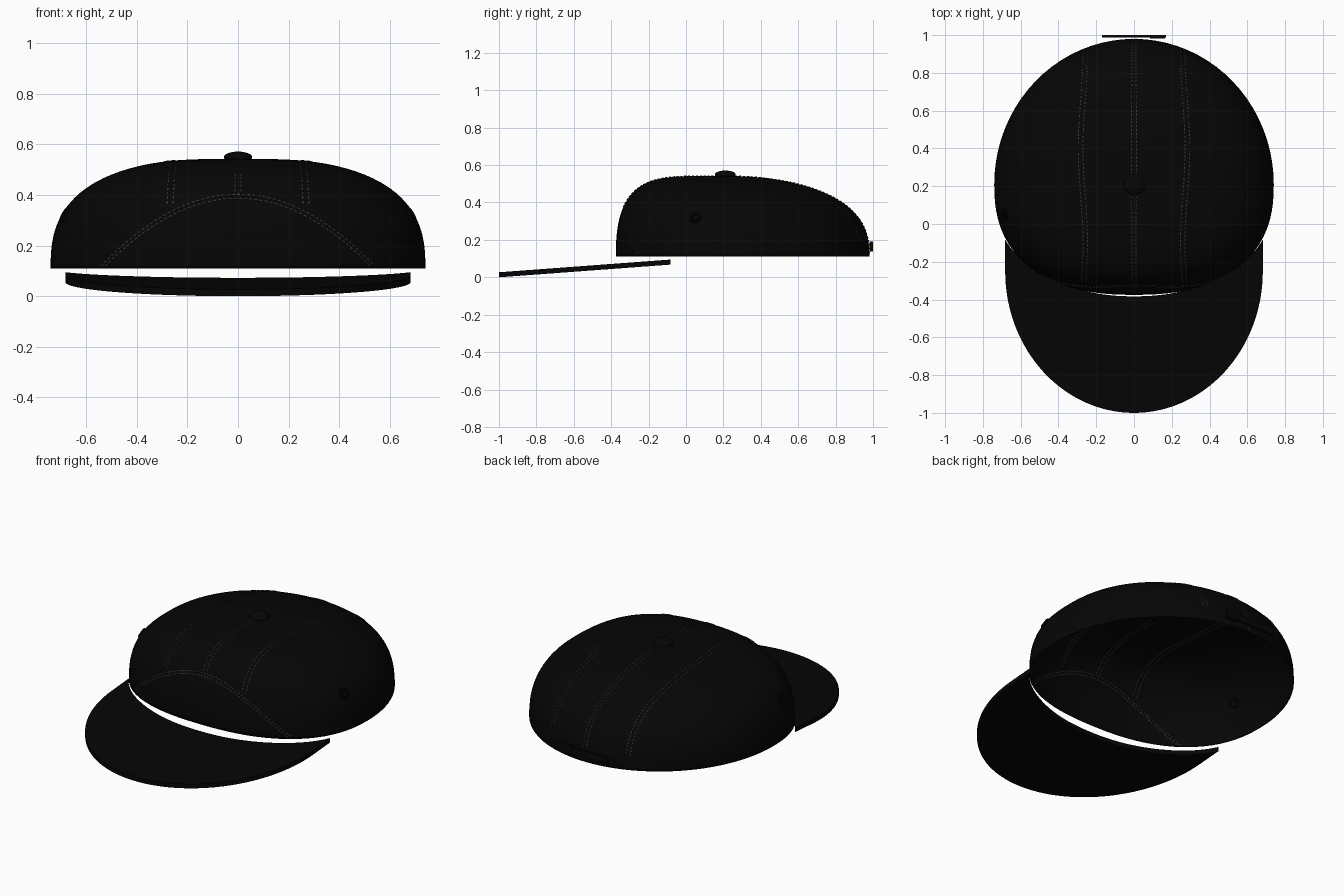
import bpy, bmesh, math
from mathutils import Vector, Matrix

if "Cube" in bpy.data.objects:
    bpy.data.objects.remove(bpy.data.objects["Cube"])

HALF_W, FRONT, BACK, MID_Y = 0.74, 0.585, 0.77, 0.21
BASE, RISE = 0.11, 0.432


def material(name, value):
    mat = bpy.data.materials.new(name)
    mat.use_nodes = True
    color = (value, value, value, 1)
    mat.diffuse_color = color
    mat.node_tree.nodes["Principled BSDF"].inputs["Base Color"].default_value = color
    return mat


fabric = material("black fabric", 0.0017)
thread = material("grey thread", 0.04)


def make(name, bm, mat, smooth=True):
    bmesh.ops.recalc_face_normals(bm, faces=bm.faces)
    mesh = bpy.data.meshes.new(name)
    bm.to_mesh(mesh)
    bm.free()
    mesh.materials.append(mat)
    obj = bpy.data.objects.new(name, mesh)
    bpy.context.collection.objects.link(obj)
    if smooth:
        bpy.ops.object.select_all(action="DESELECT")
        obj.select_set(True)
        bpy.context.view_layer.objects.active = obj
        bpy.ops.object.shade_smooth_by_angle(angle=math.radians(40))
    return obj


# Crown surface: egg-shaped plan, steep in front and rounded behind
def plan(dy):
    return (FRONT, 2.4) if dy < 0 else (BACK, 2.0)


def height(x, y):
    dy = y - MID_Y
    depth, n = plan(dy)
    s = (abs(x / HALF_W) ** n + abs(dy / depth) ** n) ** (1 / n)
    if s < 1e-6:
        return BASE + RISE
    lean = (dy / depth / s) ** 2
    p = 2.8 + (1.9 if dy < 0 else -0.7) * lean
    return BASE + RISE * max(0, 1 - s ** p) ** (1 / 2.6)


def edge_y(x, side):
    depth, n = plan(side)
    return MID_Y + side * depth * (1 - abs(x / HALF_W) ** n) ** (1 / n)


def surface(x, y):
    return Vector((x, y, height(x, y)))


def normal(x, y):
    e = 0.002
    return Vector((height(x - e, y) - height(x + e, y),
                   height(x, y - e) - height(x, y + e), 2 * e)).normalized()


# Search from the top outwards for the place where the crown has height z
def solve(inner, outer, z, point):
    for _ in range(40):
        mid = (inner + outer) / 2
        if height(*point(mid)) > z:
            inner = mid
        else:
            outer = mid
    return point(inner)


# Crown
bm = bmesh.new()
SEGS, RINGS = 80, 32
rings = []
for i in range(RINGS):
    s = 1 - (i / RINGS) ** 2.5 if i == 0 else 1 - (i / RINGS) ** 2.7
    ring = []
    for j in range(SEGS):
        a = math.tau * j / SEGS
        c, sn = math.cos(a), math.sin(a)
        depth, n = plan(sn)
        k = s / (abs(c) ** n + abs(sn) ** n) ** (1 / n)
        x, y = HALF_W * c * k, MID_Y + depth * sn * k
        ring.append(bm.verts.new((x, y, BASE if i == 0 else height(x, y))))
    rings.append(ring)
top = bm.verts.new((0, MID_Y, BASE + RISE))
for j in range(SEGS):
    k = (j + 1) % SEGS
    for low, high in zip(rings, rings[1:]):
        bm.faces.new((low[j], low[k], high[k], high[j]))
    bm.faces.new((rings[-1][j], rings[-1][k], top))
crown = make("crown", bm, fabric)
shell = crown.modifiers.new("shell", "SOLIDIFY")
shell.thickness = 0.004

# Brim: tilted flat crescent tucked below the crown at its sides
bm = bmesh.new()
rows = []
STEPS = 64
for i in range(STEPS + 1):
    a = math.pi * (i / STEPS - 0.5)
    t = math.sin(a)
    inner = edge_y(0.682 * t, -1) - 0.008 + 0.07 * t * t * (1 - t * t)
    outer = -0.25 - 0.75 * math.cos(a)
    row = []
    for f in (0, 0.33, 0.67, 1):
        y = inner + (outer - inner) * f
        row.append(bm.verts.new((0.682 * t, y, 0.074 * (y + 1))))
    rows.append(row)
for a, b in zip(rows, rows[1:]):
    for k in range(3):
        bm.faces.new((a[k], a[k + 1], b[k + 1], b[k]))
grown = bmesh.ops.extrude_face_region(bm, geom=bm.faces[:])["geom"]
bmesh.ops.translate(bm, vec=(0, 0, 0.027),
                    verts=[g for g in grown if isinstance(g, bmesh.types.BMVert)])
make("brim", bm, fabric)


# Stitches: small dashes laid along a path, reaching through the shell
def stitch(name, points):
    bm = bmesh.new()
    gap = 0.0
    for a, b in zip(points, points[1:]):
        gap += (b - a).length
        if gap < 0.02 or a.z < BASE + 0.012:
            continue
        gap = 0.0
        along = (b - a).normalized()
        up = normal(a.x, a.y)
        side = up.cross(along).normalized()
        up = along.cross(side)
        frame = Matrix((along, side, up)).transposed().to_4x4()
        frame.translation = a - up * 0.002
        bmesh.ops.create_cube(bm, size=1, matrix=frame @ Matrix.Diagonal((0.012, 0.005, 0.01, 1)))
    make(name, bm, thread, smooth=False)


# Seams sway slightly sideways on their way back
def seam(name, x, start_z):
    front, back = edge_y(x, -1), edge_y(x, 1)
    middle, half = (front + back) / 2, (back - front) / 2
    points = []
    for i in range(1501):
        y = middle - half * math.cos(math.pi * i / 1500)
        p = surface(x * (1 + 0.045 * math.cos(math.tau * (y - 0.4))), y)
        if y > 0 or p.z > start_z:
            points.append(p)
    stitch(name, points)


for label, x, start in (("right", -0.27, 0.35), ("center", 0, 0.4), ("left", 0.27, 0.35)):
    for k, offset in enumerate((-0.012, 0.012)):
        seam(f"{label}_seam_stitches_{k + 1}", x + offset, start)

# Curved front panel outline
for k, grow in enumerate((0, 0.016)):
    arc = []
    width = 0.53 + grow
    for i in range(1201):
        x = width * (i / 600 - 1)
        z = BASE + (0.275 + grow) * (1 - (x / width) ** 2)
        y = solve(MID_Y, edge_y(x, -1), z, lambda v: (x, v))[1]
        arc.append(Vector((x, y, z)))
    stitch(f"front_panel_stitches_{k + 1}", arc)

# Top button
bm = bmesh.new()
bmesh.ops.create_uvsphere(bm, u_segments=32, v_segments=16, radius=1,
                          matrix=Matrix.Translation((0, MID_Y, 0.549)) @ Matrix.Diagonal((0.056, 0.056, 0.022, 1)))
make("top_button", bm, fabric)

# Side eyelets
for label, sign in (("left", 1), ("right", -1)):
    x, y = solve(0, sign * HALF_W * 0.97, 0.32, lambda v: (v, 0.05))
    turn = normal(x, y).to_track_quat("Z", "Y")
    bpy.ops.mesh.primitive_torus_add(location=surface(x, y), rotation=turn.to_euler(),
                                     major_radius=0.024, minor_radius=0.009,
                                     major_segments=28, minor_segments=10)
    eyelet = bpy.context.object
    eyelet.name = label + "_eyelet"
    eyelet.data.materials.append(fabric)
    bpy.ops.object.shade_smooth_by_angle()

# Back strap and its buckle
for name, x, y, size in (("back_strap", 0, 0.994, (0.34, 0.012, 0.04)),
                         ("strap_buckle", 0.125, 0.99, (0.08, 0.018, 0.055))):
    bm = bmesh.new()
    bmesh.ops.create_cube(bm, size=1, matrix=Matrix.Translation((x, y, 0.165)) @ Matrix.Diagonal((*size, 1)))
    make(name, bm, fabric, smooth=False)
